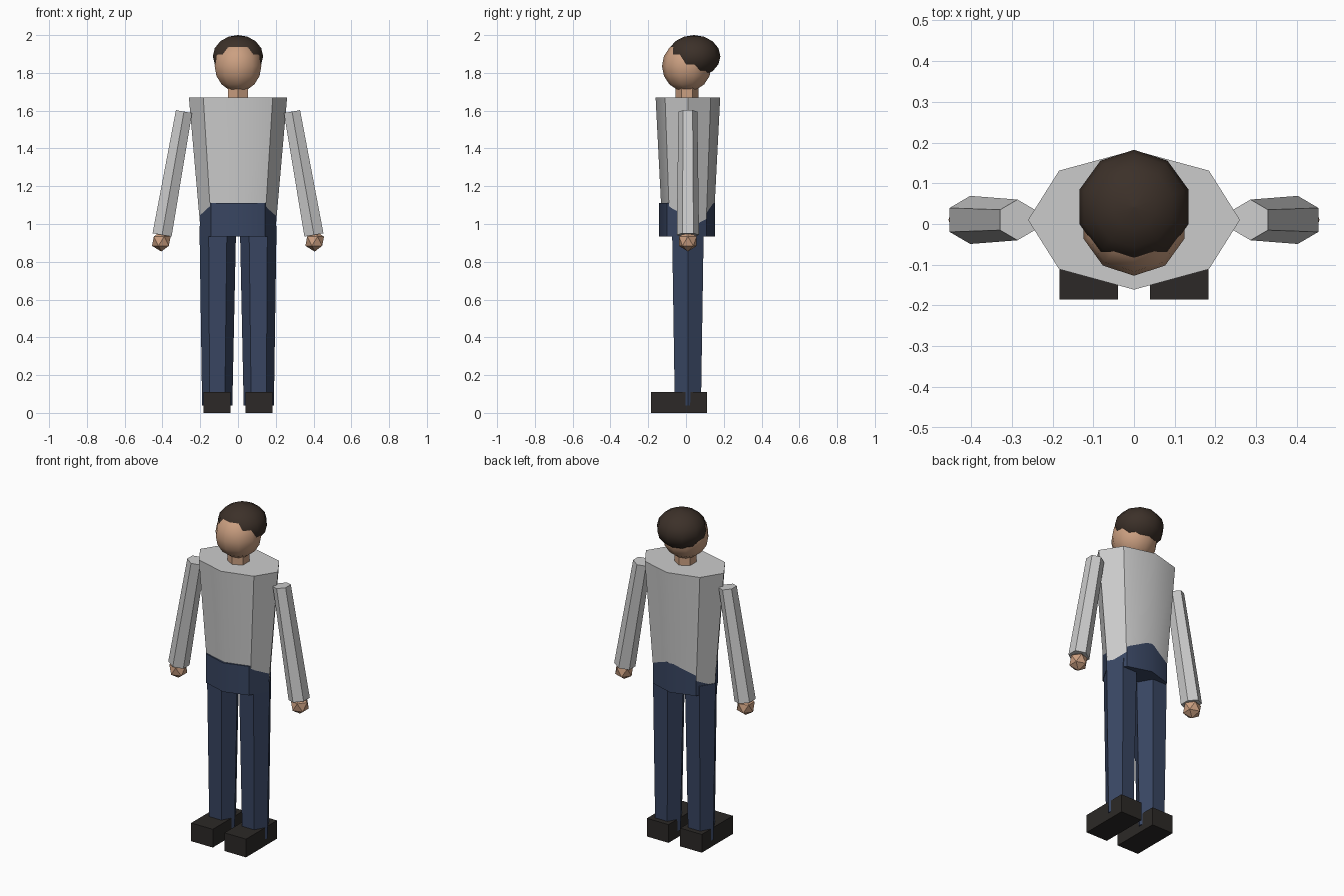
import bpy, math
from mathutils import Vector

if "Cube" in bpy.data.objects:
    bpy.data.objects.remove(bpy.data.objects["Cube"])

def material(name, rgb):
    m = bpy.data.materials.new(name)
    m.diffuse_color = (*rgb, 1)
    m.use_nodes = True
    m.node_tree.nodes["Principled BSDF"].inputs["Base Color"].default_value = m.diffuse_color
    return m

SKIN = material("skin", (0.60, 0.35, 0.22))
HAIR = material("dark_brown", (0.045, 0.03, 0.022))
DENIM = material("navy", (0.04, 0.06, 0.12))
SHOE = material("black_brown", (0.025, 0.022, 0.02))

def finish(obj, name, mat):
    obj.name = name
    if mat:
        obj.data.materials.append(mat)
    bpy.ops.object.select_all(action='DESELECT')
    obj.select_set(True)
    bpy.context.view_layer.objects.active = obj
    bpy.ops.object.shade_smooth_by_angle(angle=math.radians(39))
    return obj

def loft(name, rings, n, phase, mat=None):
    """Skin rings of (centre, x radius, y radius), listed bottom to top.
    Rings lie square to the line between the first and last centre."""
    axis = (Vector(rings[-1][0]) - Vector(rings[0][0])).normalized()
    tilt = Vector((0, 0, 1)).rotation_difference(axis)
    verts, faces = [], []
    for c, rx, ry in rings:
        for i in range(n):
            a = phase + math.tau * i / n
            verts.append(Vector(c) + tilt @ Vector((rx * math.cos(a), ry * math.sin(a), 0)))
    for k in range(len(rings) - 1):
        for i in range(n):
            j = (i + 1) % n
            faces.append((k*n + i, k*n + j, k*n + n + j, k*n + n + i))
    faces.append(tuple(reversed(range(n))))
    faces.append(tuple(range(len(verts) - n, len(verts))))
    me = bpy.data.meshes.new(name)
    me.from_pydata(verts, [], faces)
    obj = bpy.data.objects.new(name, me)
    bpy.context.collection.objects.link(obj)
    return finish(obj, name, mat)

def ball(name, c, rx, ry, rz, mat, n=10, rows=8):
    rings = []
    for k in range(rows + 1):
        t = math.pi * k / rows
        s = max(math.sin(t), 0.002)
        rings.append(((c[0], c[1], c[2] - rz * math.cos(t)), rx * s, ry * s))
    return loft(name, rings, n, math.pi / 2, mat)

Y = 0.01
HALF = math.pi / 2

# Shirt body and hips: tapered octagons, the shirt sides hang over the hips
loft("shirt", [((0, Y, 0.985), 0.20, 0.136), ((0, Y, 1.67), 0.26, 0.171)], 8, 0)
loft("hips", [((0, 0.005, 0.935), 0.202, 0.148), ((0, 0.005, 1.11), 0.202, 0.148)], 8, 0, DENIM)

# Neck, head and hair cap
loft("neck", [((0, 0.005, 1.64), 0.06, 0.06), ((0, 0.005, 1.76), 0.06, 0.06)], 6, HALF, SKIN)
ball("head", (0, 0.004, 1.836), 0.13, 0.131, 0.136, SKIN)
ball("hair", (0, 0.042, 1.888), 0.14, 0.14, 0.112, HAIR)

for side, s in (("right", -1), ("left", 1)):
    # Legs: tapered hexagons running into the shoes
    loft(side + "_leg", [((s * 0.11, Y, 0.04), 0.08, 0.08),
                         ((s * 0.107, Y, 0.99), 0.097, 0.097)], 6, 0, DENIM)
    # Shoes: plain blocks
    bpy.ops.mesh.primitive_cube_add(size=1, location=(s * 0.111, -0.037, 0.055))
    shoe = bpy.context.object
    shoe.scale = (0.144, 0.296, 0.11)
    finish(shoe, side + "_shoe", SHOE)
    # Sleeves: hexagons leaning outwards
    loft(side + "_sleeve", [((s * 0.402, Y, 0.942), 0.059, 0.059),
                            ((s * 0.286, Y, 1.595), 0.05, 0.05)], 6, HALF)
    # Hands: twenty-sided balls
    bpy.ops.mesh.primitive_ico_sphere_add(subdivisions=1, radius=0.055,
                                          location=(s * 0.406, Y, 0.909))
    finish(bpy.context.object, side + "_hand", SKIN)
